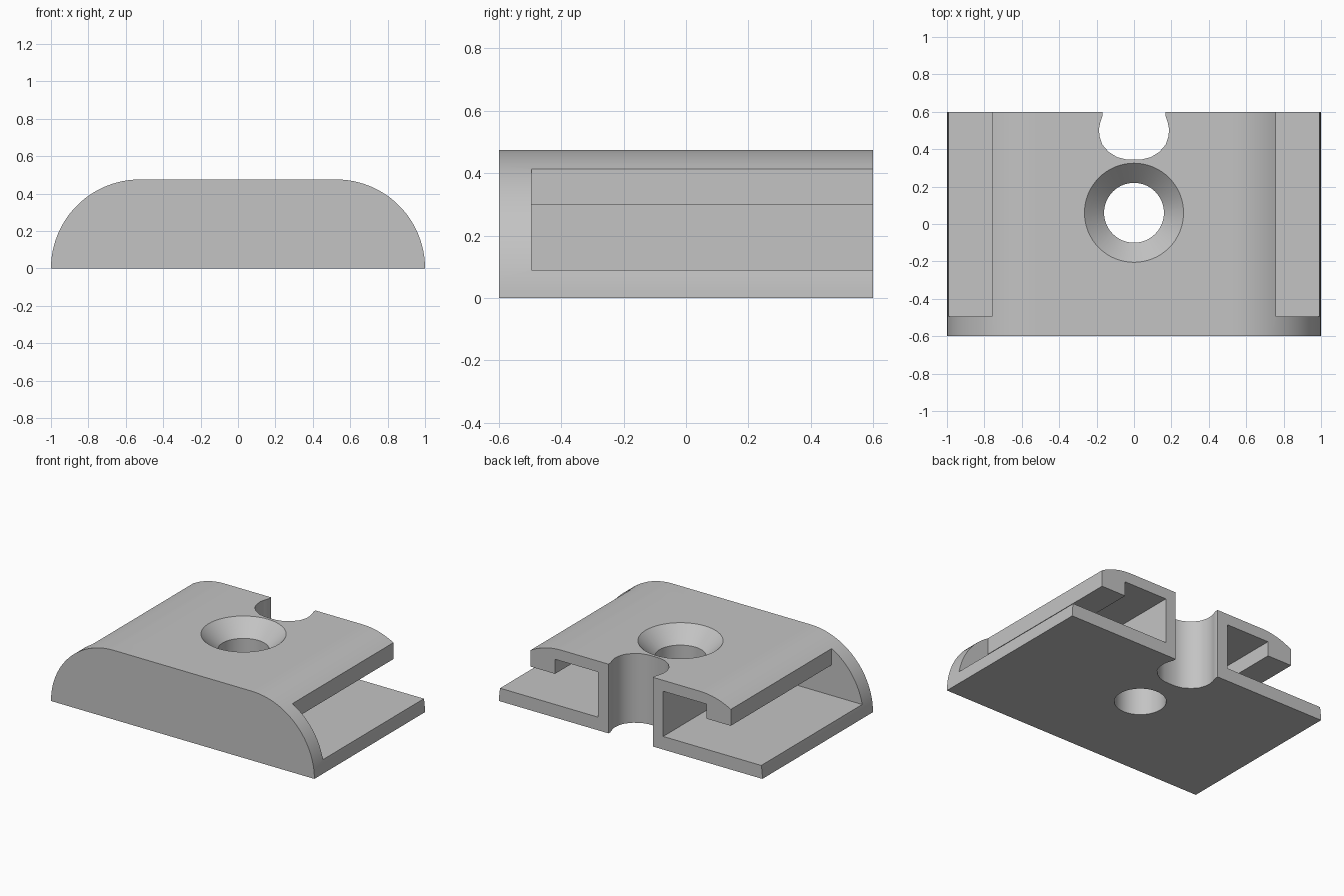
import bpy, bmesh, math
from mathutils import Matrix, Vector

cube = bpy.data.objects.get("Cube")
if cube:
    bpy.data.objects.remove(cube, do_unlink=True)

grey = bpy.data.materials.new("plain grey")
grey.use_nodes = True
colour = (0.55, 0.55, 0.55, 1)
grey.diffuse_color = colour
grey.node_tree.nodes["Principled BSDF"].inputs["Base Color"].default_value = colour


def prism(name, outline, start, sweep):
    """Closed outline of 3D points, moved by start and extruded along sweep."""
    bm = bmesh.new()
    face = bm.faces.new([bm.verts.new(Vector(p) + Vector(start)) for p in outline])
    out = bmesh.ops.extrude_face_region(bm, geom=[face])
    moved = [g for g in out["geom"] if isinstance(g, bmesh.types.BMVert)]
    bmesh.ops.translate(bm, verts=moved, vec=sweep)
    return finish(name, bm)


def finish(name, bm):
    bmesh.ops.recalc_face_normals(bm, faces=bm.faces)
    mesh = bpy.data.meshes.new(name)
    bm.to_mesh(mesh)
    bm.free()
    mesh.materials.append(grey)
    obj = bpy.data.objects.new(name, mesh)
    bpy.context.collection.objects.link(obj)
    return obj


# Body: flat bottom and top with quarter-round sides
R, LENGTH, STEPS = 0.475, 1.2, 24
right = [(1 - R + R * math.cos(a), 0, R * math.sin(a))
         for a in (math.pi / 2 * i / STEPS for i in range(STEPS + 1))]
body = prism("rail_block", right + [(-x, y, z) for x, y, z in reversed(right)],
             (0, -LENGTH / 2, 0), (0, LENGTH, 0))

# Side channels with a hooked lip, open to the side and the back
channel = [(0.247, 0.09), (1.1, 0.09), (1.1, 0.6), (0.76, 0.6),
           (0.76, 0.3), (0.574, 0.3), (0.574, 0.4), (0.247, 0.4)]
cutters = [prism(f"{side}_channel_cutter", [(s * x, 0, z) for x, z in channel],
                 (0, -0.495, 0), (0, 1.3, 0))
           for side, s in (("left", 1), ("right", -1))]

# Rounded notch in the back edge
half = [(0.17, 0.7), (0.168, 0.58), (0.18, 0.545), (0.187, 0.51), (0.185, 0.47),
        (0.17, 0.425), (0.135, 0.385), (0.09, 0.357), (0.045, 0.346)]
notch = half + [(0, 0.345)] + [(-x, y) for x, y in reversed(half)]
cutters.append(prism("notch_cutter", [(x, y, 0) for x, y in notch],
                     (0, 0, -0.1), (0, 0, 0.7)))

# Countersunk screw hole, turned from its half profile
bm = bmesh.new()
rings = []
for r, z in ((0.16, -0.1), (0.16, 0.37), (0.265, R), (0.365, R + 0.1)):
    rings.append([bm.verts.new((r * math.cos(a), 0.06 + r * math.sin(a), z))
                  for a in (math.tau * i / 64 for i in range(64))])
for low, high in zip(rings, rings[1:]):
    for i in range(64):
        j = (i + 1) % 64
        bm.faces.new((low[i], low[j], high[j], high[i]))
bm.faces.new(rings[0])
bm.faces.new(rings[-1])
cutters.append(finish("screw_hole_cutter", bm))

# Cut everything out of the body
bpy.context.view_layer.objects.active = body
body.select_set(True)
for cutter in cutters:
    cutter.hide_render = True
    mod = body.modifiers.new(cutter.name, "BOOLEAN")
    mod.operation = "DIFFERENCE"
    mod.solver = "EXACT"
    mod.object = cutter
    bpy.ops.object.modifier_apply(modifier=mod.name)
    bpy.data.objects.remove(cutter, do_unlink=True)

bpy.ops.object.shade_smooth_by_angle(angle=math.radians(30))
